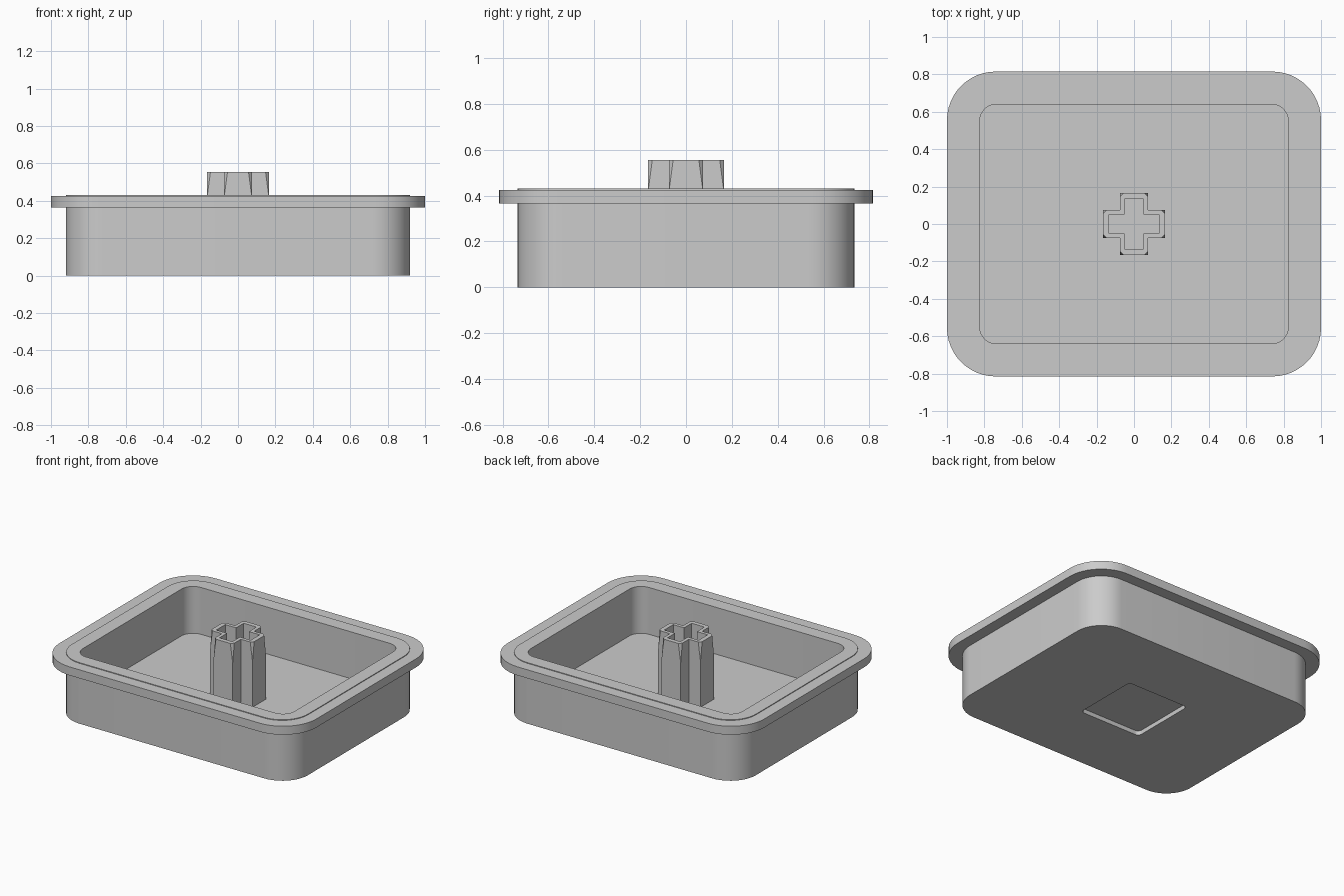
import bpy
import bmesh
from math import pi, sin, cos, radians

cube = bpy.data.objects.get("Cube")
if cube:
    bpy.data.objects.remove(cube, do_unlink=True)

grey = bpy.data.materials.new("plain grey")
grey.use_nodes = True
grey.diffuse_color = (0.6, 0.6, 0.6, 1)
grey.node_tree.nodes["Principled BSDF"].inputs["Base Color"].default_value = (0.6, 0.6, 0.6, 1)


def rounded_rect(hx, hy, r, z, steps=12):
    """Counter-clockwise ring with rounded corners."""
    ring = []
    corners = [(1, 1), (-1, 1), (-1, -1), (1, -1)]
    for q, (sx, sy) in enumerate(corners):
        for i in range(steps + 1):
            a = (q + i / steps) * pi / 2
            ring.append((sx * (hx - r) + r * cos(a), sy * (hy - r) + r * sin(a), z))
    return ring


def cross(reach, w, c, z):
    """Plus-shaped ring whose arm ends are chamfered by c."""
    arm = [(w, -w), (reach - c, -w), (reach, c - w), (reach, w - c), (reach - c, w)]
    ring = []
    for q in range(4):
        ca, sa = round(cos(q * pi / 2)), round(sin(q * pi / 2))
        ring += [(x * ca - y * sa, x * sa + y * ca, z) for x, y in arm]
    return ring


def loft(name, rings, caps):
    """Skin consecutive rings; optionally close both ends."""
    bm = bmesh.new()
    loops = [[bm.verts.new(p) for p in ring] for ring in rings]
    n = len(loops[0])
    for low, high in zip(loops, loops[1:]):
        for i in range(n):
            j = (i + 1) % n
            bm.faces.new((low[i], low[j], high[j], high[i]))
    if caps:
        bm.faces.new(loops[0][::-1])
        bm.faces.new(loops[-1])
    bmesh.ops.remove_doubles(bm, verts=bm.verts, dist=0.0005)
    mesh = bpy.data.meshes.new(name)
    bm.to_mesh(mesh)
    bm.free()
    mesh.materials.append(grey)
    obj = bpy.data.objects.new(name, mesh)
    bpy.context.collection.objects.link(obj)
    bpy.ops.object.select_all(action="DESELECT")
    obj.select_set(True)
    bpy.context.view_layer.objects.active = obj
    bpy.ops.object.shade_smooth_by_angle(angle=radians(30))
    return obj


# Tray: underside recess, outer wall, flange, raised rim, cavity
recess = (0.24, 0.24, 0.03)
wall = (0.92, 0.735, 0.2)
flange = (1.0, 0.815, 0.26)
cavity = (0.825, 0.64, 0.09)
floor_z, rim_z = 0.1, 0.43
tray = [(recess, 0.03), (recess, 0), (wall, 0), (wall, 0.365), (flange, 0.365),
        (flange, 0.425), (wall, 0.425), (wall, rim_z), (cavity, rim_z), (cavity, floor_z)]
loft("tray", [rounded_rect(*size, z) for size, z in tray], caps=True)

# Hollow cross post, its arm corners chamfered towards the top
top_z = 0.555
loft("cross_post", [
    cross(0.165, 0.074, 0, floor_z),
    cross(0.165, 0.074, 0, 0.42),
    cross(0.165, 0.074, 0.018, top_z),
    cross(0.134, 0.05, 0, top_z),
    cross(0.134, 0.05, 0, floor_z),
], caps=False)
